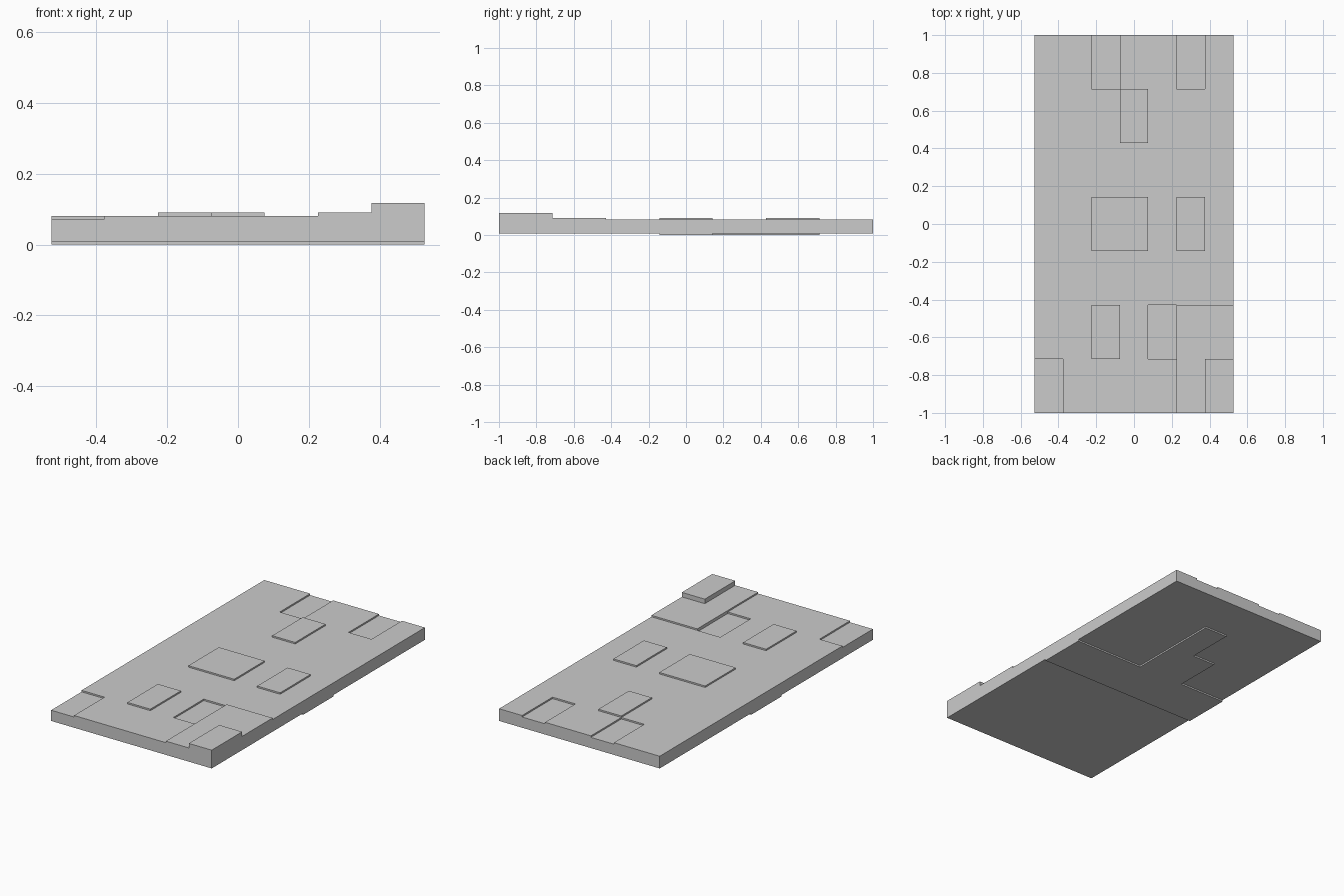
import bpy
import bmesh

if "Cube" in bpy.data.objects:
    bpy.data.objects.remove(bpy.data.objects["Cube"])

N = 7
W, L = 1.055, 2.0            # panel width (x) and length (y)
STEP = 0.009                 # height of one relief level
TOP, BOTTOM = 0.0815, STEP

# relief levels on the upper face, by (column, row)
raised = [(2, 1), (5, 0), (5, 1), (6, 1), (2, 3), (3, 3), (5, 3), (3, 5)]
sunken = [(0, 0), (4, 1), (2, 6), (5, 6)]
top_level = {c: 1 for c in raised} | {c: -1 for c in sunken} | {(6, 0): 4}
# cells that stand proud of the underside
feet = {(i, 3) for i in range(N)} | {(2, 4), (3, 4), (3, 5)}


def top(c):
    return TOP + STEP * top_level.get(c, 0)


def bottom(c):
    return 0.0 if c in feet else BOTTOM


def corner(i, j):
    return (-W / 2 + i * W / N, -L / 2 + j * L / N)


bm = bmesh.new()


def quad(points):
    bm.faces.new([bm.verts.new(p) for p in points])


def wall(a, b, low, high):
    if high - low > 1e-6:
        quad([(*a, low), (*b, low), (*b, high), (*a, high)])


for i in range(N):
    for j in range(N):
        c = (i, j)
        ring = [corner(i, j), corner(i + 1, j), corner(i + 1, j + 1), corner(i, j + 1)]
        # upper and lower tile faces
        quad([(*p, top(c)) for p in ring])
        quad([(*p, bottom(c)) for p in reversed(ring)])
        # outer sides and step walls towards each neighbour
        for k, (di, dj) in enumerate([(0, -1), (1, 0), (0, 1), (-1, 0)]):
            n = (i + di, j + dj)
            a, b = ring[k], ring[(k + 1) % 4]
            if 0 <= n[0] < N and 0 <= n[1] < N:
                wall(a, b, top(n), top(c))
                wall(a, b, bottom(c), bottom(n))
            else:
                wall(a, b, bottom(c), top(c))

bmesh.ops.remove_doubles(bm, verts=bm.verts, dist=1e-5)
mesh = bpy.data.meshes.new("relief_panel")
bm.to_mesh(mesh)
bm.free()
panel = bpy.data.objects.new("relief_panel", mesh)
bpy.context.collection.objects.link(panel)
